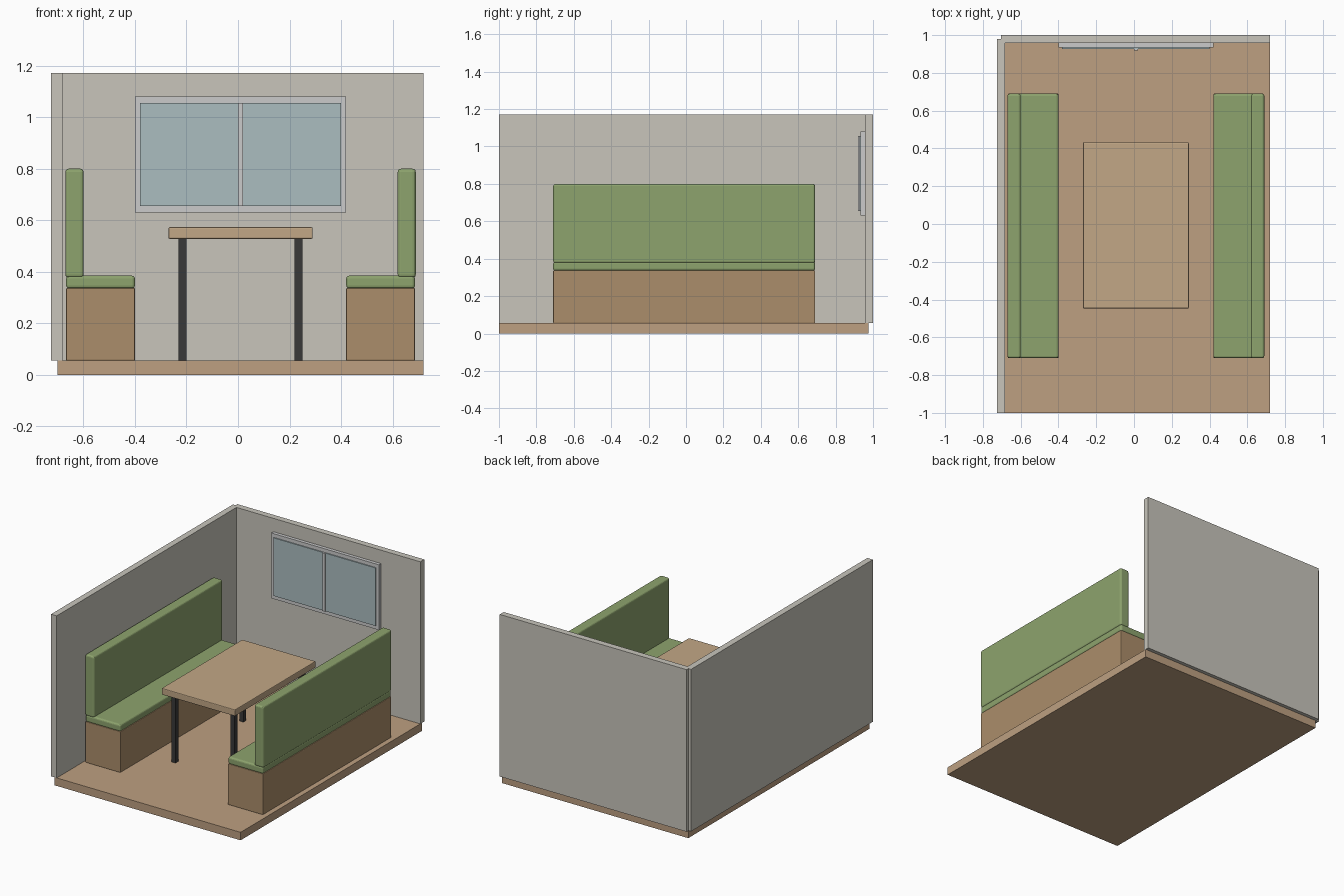
import bpy
import bmesh
from mathutils import Vector

if "Cube" in bpy.data.objects:
    bpy.data.objects.remove(bpy.data.objects["Cube"])

CX, CY = 0.01, -0.01   # centre of the furniture group
FLOOR = 0.055          # top of the floor slab


def material(name, rgb):
    m = bpy.data.materials.new(name)
    m.diffuse_color = (*rgb, 1)
    m.use_nodes = True
    m.node_tree.nodes["Principled BSDF"].inputs["Base Color"].default_value = m.diffuse_color
    return m


WALL = material("wall_paint", (0.58, 0.56, 0.50))
PLANK = material("floor_wood", (0.51, 0.35, 0.22))
BASE = material("bench_wood", (0.41, 0.27, 0.145))
TOP = material("table_wood", (0.54, 0.39, 0.24))
GREEN = material("green_fabric", (0.27, 0.37, 0.155))
GLASS = material("window_glass", (0.41, 0.51, 0.53))
FRAME = material("window_frame", (0.61, 0.62, 0.60))
METAL = material("dark_metal", (0.04, 0.04, 0.04))


def box(name, x, y, z, mat, bevel=0, segments=2, mirror=""):
    """Box from axis ranges, origin at the furniture centre so mirrors work."""
    origin = Vector((CX, CY, 0))
    bm = bmesh.new()
    bmesh.ops.create_cube(bm, size=1)
    for v in bm.verts:
        v.co = Vector([r[0] + (c + 0.5) * (r[1] - r[0])
                       for r, c in zip((x, y, z), v.co)]) - origin
    mesh = bpy.data.meshes.new(name)
    bm.to_mesh(mesh)
    bm.free()
    mesh.materials.append(mat)
    ob = bpy.data.objects.new(name, mesh)
    ob.location = origin
    bpy.context.collection.objects.link(ob)
    if bevel:
        mod = ob.modifiers.new("soft_edges", "BEVEL")
        mod.width = bevel
        mod.segments = segments
    if mirror:
        mod = ob.modifiers.new("mirror", "MIRROR")
        mod.use_axis = ("x" in mirror, "y" in mirror, False)
        mod.use_mirror_merge = False
    return ob


# Room shell
box("floor", (-0.70, 0.72), (-1.0, 0.975), (0, FLOOR), PLANK)
box("left_wall", (-0.725, -0.682), (-1.0, 0.98), (FLOOR, 1.172), WALL)
box("back_wall", (-0.705, 0.72), (0.957, 1.0), (FLOOR, 1.172), WALL)

# Window on the back wall
box("window_frame", (-0.40, 0.42), (0.934, 0.96), (0.63, 1.08), FRAME)
box("window_glass", (-0.38, 0.40), (0.927, 0.94), (0.655, 1.055), GLASS)
box("window_mullion", (0.0, 0.02), (0.919, 0.94), (0.655, 1.055), FRAME)

# Facing benches
LENGTH = (-0.71, 0.69)
box("bench_base", (-0.667, -0.40), LENGTH, (FLOOR, 0.337), BASE, 0.004, 2, "x")
box("bench_seat", (-0.667, -0.40), LENGTH, (0.335, 0.385), GREEN, 0.012, 3, "x")
box("bench_back", (-0.67, -0.60), LENGTH, (0.377, 0.80), GREEN, 0.012, 3, "x")

# Table with four legs
box("table_top", (-0.27, 0.29), (-0.447, 0.432), (0.528, 0.573), TOP, 0.005, 2)
box("table_leg", (-0.231, -0.20), (-0.395, -0.364), (FLOOR, 0.53), METAL, mirror="xy")
